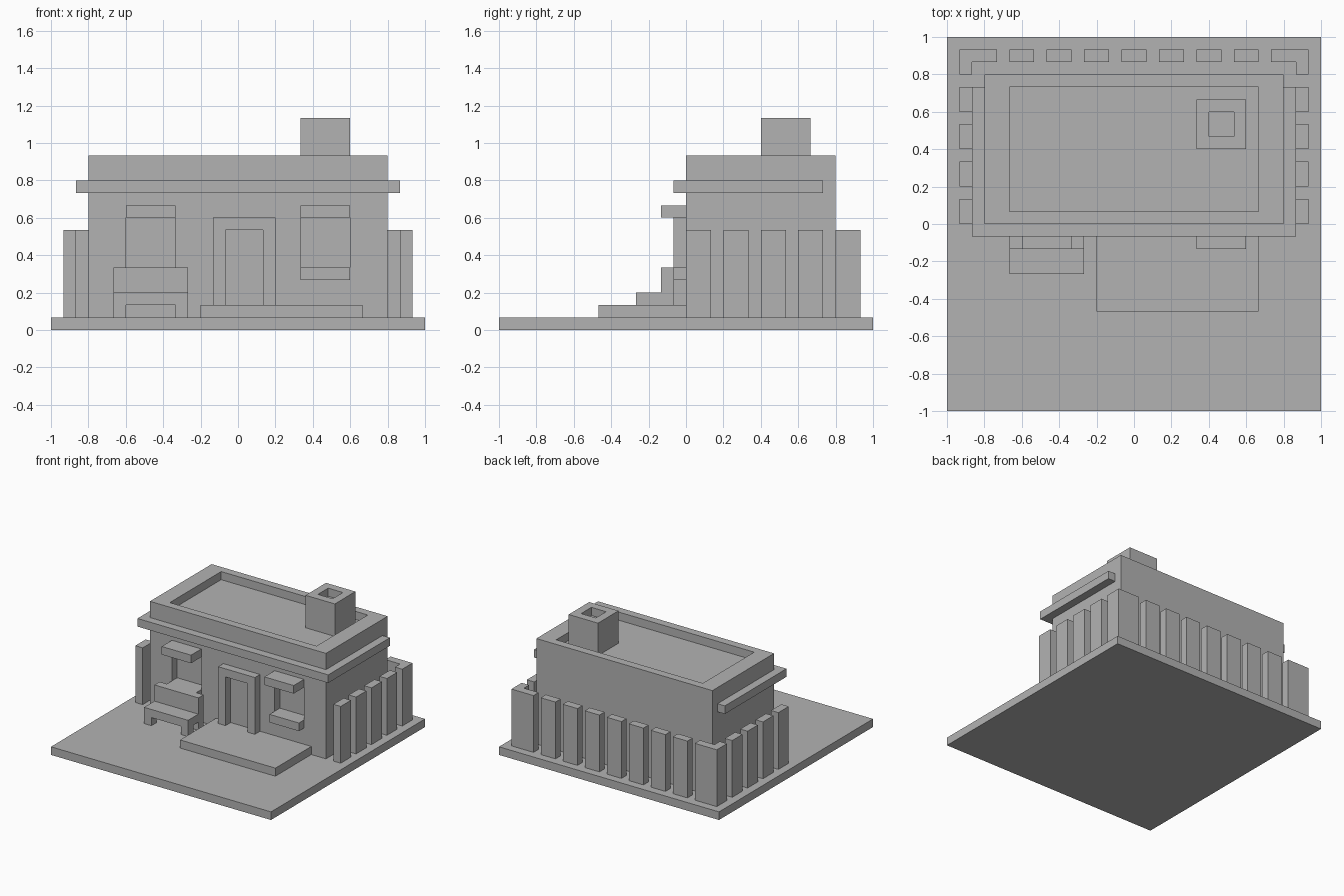
import bpy
import bmesh

U = 1 / 15  # modelling unit: the plot is 30 units wide

if "Cube" in bpy.data.objects:
    bpy.data.objects.remove(bpy.data.objects["Cube"], do_unlink=True)

GREY = (0.45, 0.45, 0.45, 1)
plaster = bpy.data.materials.new("plain grey")
plaster.use_nodes = True
plaster.diffuse_color = GREY
plaster.node_tree.nodes["Principled BSDF"].inputs["Base Color"].default_value = GREY


def prism(name, outline, z0, z1):
    """Extrude a flat outline (in units) from z0 to z1."""
    bm = bmesh.new()
    base = bm.faces.new([bm.verts.new((x * U, y * U, z0 * U)) for x, y in outline])
    top = bmesh.ops.extrude_face_region(bm, geom=[base])["geom"]
    verts = [v for v in top if isinstance(v, bmesh.types.BMVert)]
    bmesh.ops.translate(bm, verts=verts, vec=(0, 0, (z1 - z0) * U))
    bmesh.ops.recalc_face_normals(bm, faces=bm.faces)
    mesh = bpy.data.meshes.new(name)
    bm.to_mesh(mesh)
    bm.free()
    mesh.materials.append(plaster)
    obj = bpy.data.objects.new(name, mesh)
    bpy.context.collection.objects.link(obj)
    return obj


def box(name, x0, x1, y0, y1, z0, z1):
    return prism(name, [(x0, y0), (x1, y0), (x1, y1), (x0, y1)], z0, z1)


def carve(obj, *extents):
    """Cut box-shaped recesses out of an object."""
    cutters = [box("cutter", *e) for e in extents]
    for cutter in cutters:
        mod = obj.modifiers.new("recess", "BOOLEAN")
        mod.operation = "DIFFERENCE"
        mod.solver = "EXACT"
        mod.object = cutter
    graph = bpy.context.evaluated_depsgraph_get()
    mesh = bpy.data.meshes.new_from_object(obj.evaluated_get(graph))
    obj.modifiers.clear()
    obj.data = mesh
    for cutter in cutters:
        bpy.data.objects.remove(cutter, do_unlink=True)


# Plot and patio
box("ground_slab", -15, 15, -15, 15, 0, 1)
box("patio", -3, 10, -7, 0, 1, 2)

# House body with sunken roof and two window recesses
house = box("house_walls", -12, 12, 0, 12, 1, 14)
carve(house,
      (-10, 10, 1, 11, 13, 15),
      (-9, -5, -1, 1, 5, 9),
      (5, 9, -1, 1, 5, 9))

# Ledge around the front and the sides
prism("wall_ledge", [(-13, -1), (13, -1), (13, 11), (12, 11),
                     (12, 0), (-12, 0), (-12, 11), (-13, 11)], 11, 12)

# Chimney with open top
chimney = box("chimney", 5, 9, 6, 10, 13, 17)
carve(chimney, (6, 8, 7, 9, 16, 18))

# Door surround
door_frame = box("door_frame", -2, 3, -1, 0, 2, 9)
carve(door_frame, (-1, 2, -2, 1, 1, 8))

# Window canopies and sills
for side, x in (("right", -9), ("left", 5)):
    box(side + "_window_canopy", x, x + 4, -2, 0, 9, 10)
    box(side + "_window_sill", x, x + 4, -1, 0, 4, 5)

# Bench under the right window
box("bench_seat", -10, -4, -4, -1, 2, 3)
box("bench_back", -10, -4, -2, -1, 3, 5)
for x in (-10, -5):
    box("bench_front_leg", x, x + 1, -4, -3, 1, 2)
    box("bench_back_leg", x, x + 1, -2, -1, 1, 2)

# Fence: side posts, back posts and angled corner posts
for s in (-1, 1):
    for y in range(0, 12, 3):
        box("side_fence_post", min(13 * s, 14 * s), max(13 * s, 14 * s), y, y + 2, 1, 8)
    corner = [(11, 13), (13, 13), (13, 12), (14, 12), (14, 14), (11, 14)]
    prism("corner_fence_post", [(s * x, y) for x, y in corner], 1, 8)
for x in range(-10, 10, 3):
    box("back_fence_post", x, x + 2, 13, 14, 1, 8)
